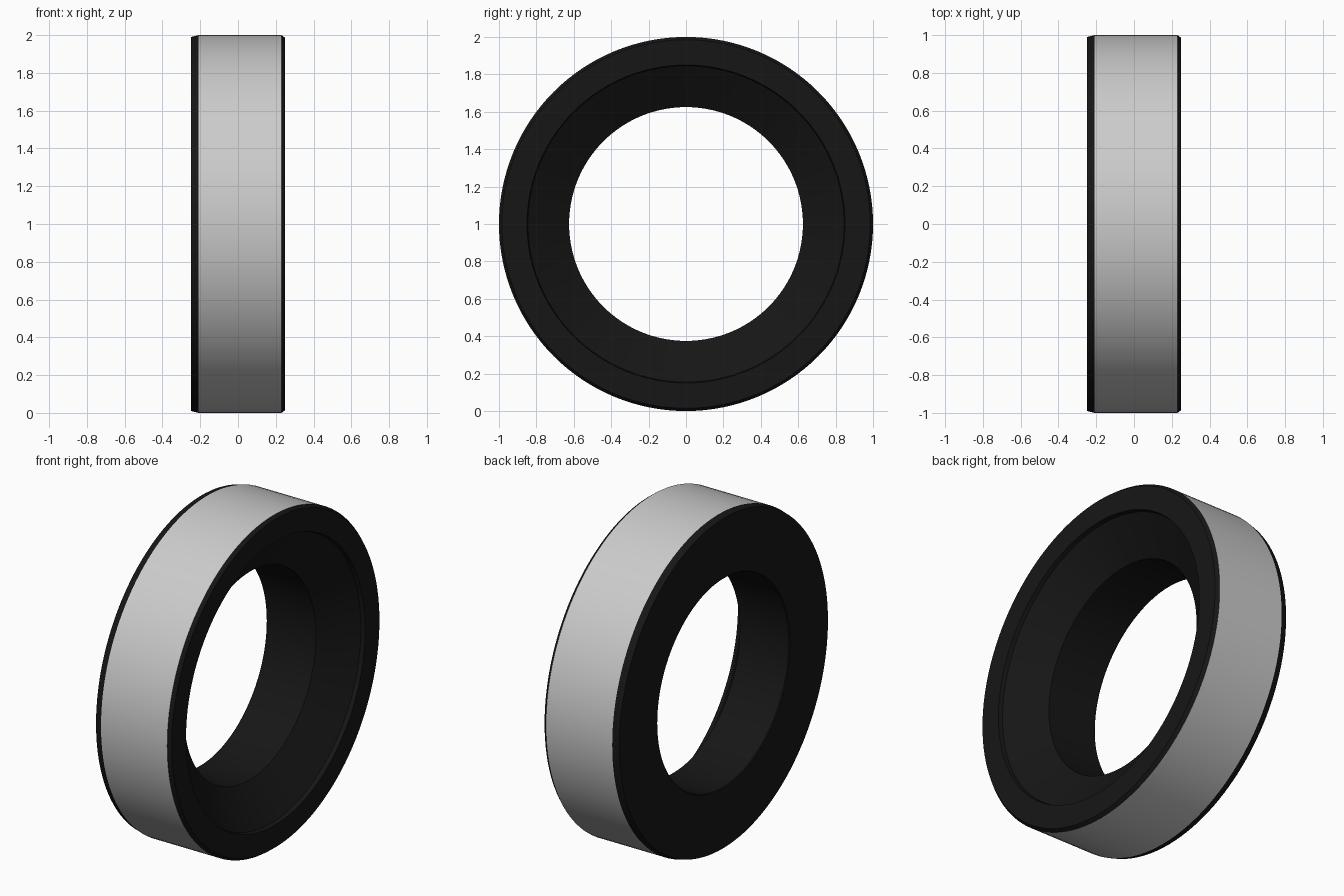
import bpy, bmesh, math

if "Cube" in bpy.data.objects:
    bpy.data.objects.remove(bpy.data.objects["Cube"])

SEGMENTS = 128


def material(name, shade):
    mat = bpy.data.materials.new(name)
    mat.diffuse_color = (shade, shade, shade, 1)
    mat.use_nodes = True
    mat.node_tree.nodes["Principled BSDF"].inputs["Base Color"].default_value = mat.diffuse_color
    return mat


def lathe(name, profile, closed=False, mat=None):
    """Spin a list of (x, radius) points about the x axis at z = 1."""
    bm = bmesh.new()
    rings = []
    for x, r in profile:
        rings.append([bm.verts.new((x, r * math.sin(a), 1 + r * math.cos(a)))
                      for a in (2 * math.pi * i / SEGMENTS for i in range(SEGMENTS))])
    pairs = list(zip(rings, rings[1:]))
    if closed:
        pairs.append((rings[-1], rings[0]))
    for r0, r1 in pairs:
        for i in range(SEGMENTS):
            j = (i + 1) % SEGMENTS
            bm.faces.new((r0[i], r0[j], r1[j], r1[i]))
    bmesh.ops.recalc_face_normals(bm, faces=bm.faces)
    me = bpy.data.meshes.new(name)
    bm.to_mesh(me)
    bm.free()
    obj = bpy.data.objects.new(name, me)
    bpy.context.collection.objects.link(obj)
    if mat:
        me.materials.append(mat)
    bpy.ops.object.select_all(action='DESELECT')
    obj.select_set(True)
    bpy.context.view_layer.objects.active = obj
    bpy.ops.object.shade_smooth_by_angle(angle=math.radians(25))
    return obj


black = material("black", 0.008)

# Dark body: seat for the band, flat back, straight bore, dished front with a small step
lathe("ring_body", [
    (-0.21, 0.97), (-0.21, 1.0), (-0.25, 0.99),
    (-0.25, 0.63), (-0.245, 0.625),
    (0.08, 0.625),
    (0.215, 0.83), (0.225, 0.845), (0.25, 0.85),
    (0.25, 0.985), (0.23, 1.0), (0.23, 0.97),
], closed=True, mat=black)

# Grey outer band seated in the body
lathe("outer_band", [(-0.21, 0.97), (-0.21, 1.0), (0.23, 1.0), (0.23, 0.97)],
      closed=True)
